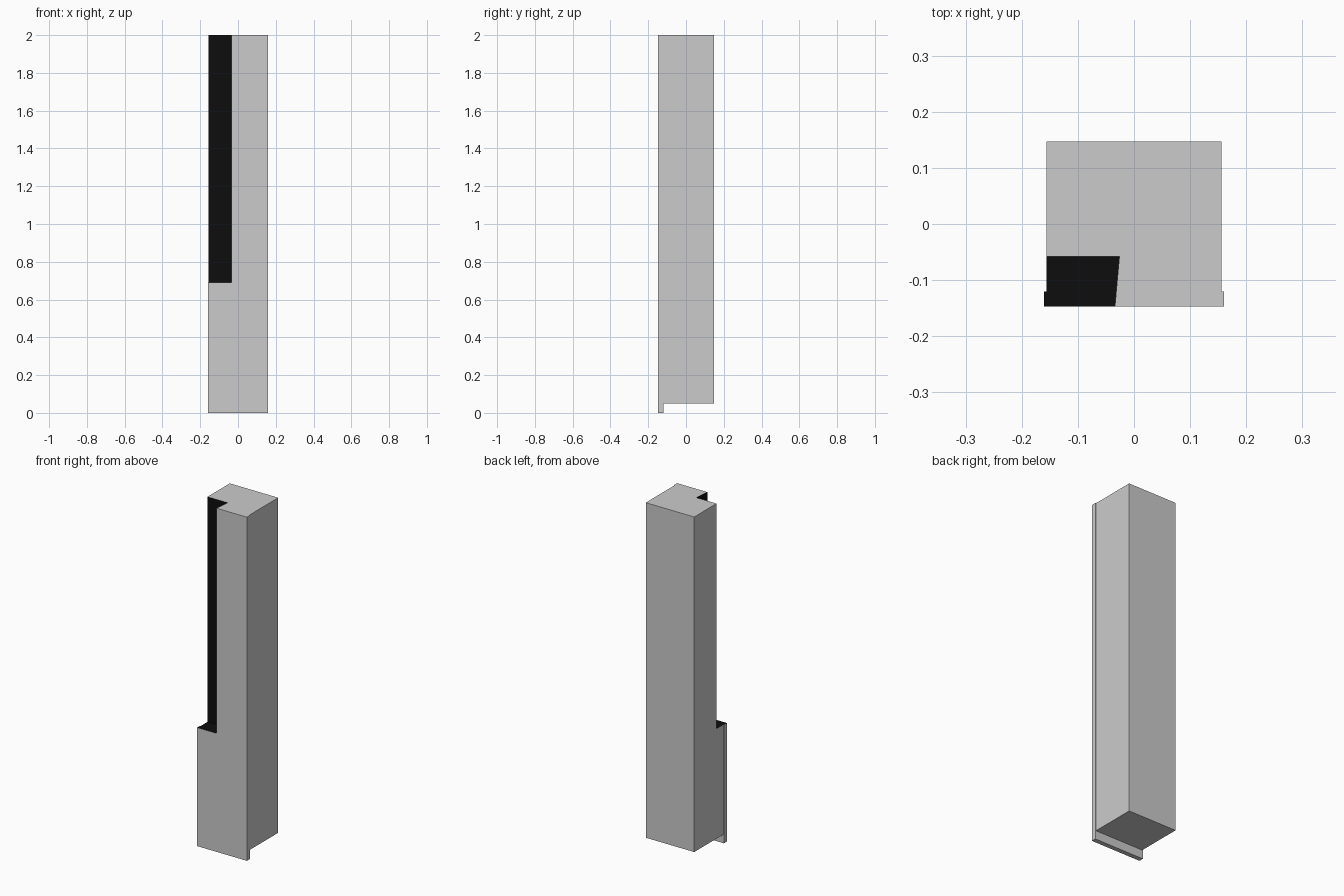
import bpy, bmesh

if "Cube" in bpy.data.objects:
    bpy.data.objects.remove(bpy.data.objects["Cube"])

FLOOR, BACK = 0.69, -0.058      # height and depth of the corner recess
FRONT, REAR, SEAM = -0.147, 0.147, -0.12

black = bpy.data.materials.new("black_recess")
black.diffuse_color = (0.004, 0.004, 0.004, 1)
black.use_nodes = True
black.node_tree.nodes["Principled BSDF"].inputs["Base Color"].default_value = black.diffuse_color


def prism(name, outline, z0, z1):
    """Extrude a counter-clockwise xy outline from z0 to z1."""
    bm = bmesh.new()
    face = bm.faces.new([bm.verts.new((x, y, z0)) for x, y in outline])
    up = bmesh.ops.extrude_face_region(bm, geom=[face], use_keep_orig=True)
    verts = [v for v in up["geom"] if isinstance(v, bmesh.types.BMVert)]
    bmesh.ops.translate(bm, vec=(0, 0, z1 - z0), verts=verts)
    bmesh.ops.recalc_face_normals(bm, faces=bm.faces[:])
    mesh = bpy.data.meshes.new(name)
    bm.to_mesh(mesh)
    bm.free()
    obj = bpy.data.objects.new(name, mesh)
    bpy.context.collection.objects.link(obj)
    return obj


def box(name, half_width, y0, y1, z0, z1):
    w = half_width
    return prism(name, [(-w, y0), (w, y0), (w, y1), (-w, y1)], z0, z1)


def carve(obj, cutter):
    """Cut the recess, then paint its walls and floor black."""
    mod = obj.modifiers.new("recess", 'BOOLEAN')
    mod.operation, mod.solver, mod.object = 'DIFFERENCE', 'EXACT', cutter
    bpy.context.view_layer.objects.active = obj
    bpy.ops.object.modifier_apply(modifier=mod.name)
    mesh = obj.data
    mesh.materials.clear()
    mesh.materials.append(None)
    mesh.materials.append(black)
    for f in mesh.polygons:
        c, n = f.center, f.normal
        floor = n.z > 0.9 and abs(c.z - FLOOR) < 0.01
        back = n.y < -0.9 and abs(c.y - BACK) < 0.01
        side = n.x < -0.9 and -0.05 < c.x < -0.01
        f.material_index = 1 if floor or back or side else 0


# Main body, raised off the ground, and the slightly wider front panel
body = box("body", 0.156, SEAM, REAR, 0.05, 2)
panel = box("front_panel", 0.16, FRONT, SEAM, 0, 2)

# Recess at the front left corner, with a slanted inner side
slope = 0.008 / (BACK - FRONT)
cutter = prism("recess_cutter", [(-0.3, -0.3), (-0.034 - slope * (0.3 + FRONT), -0.3),
                                 (-0.026, BACK), (-0.3, BACK)], FLOOR, 2.2)
for part in (body, panel):
    carve(part, cutter)
bpy.data.objects.remove(cutter)
